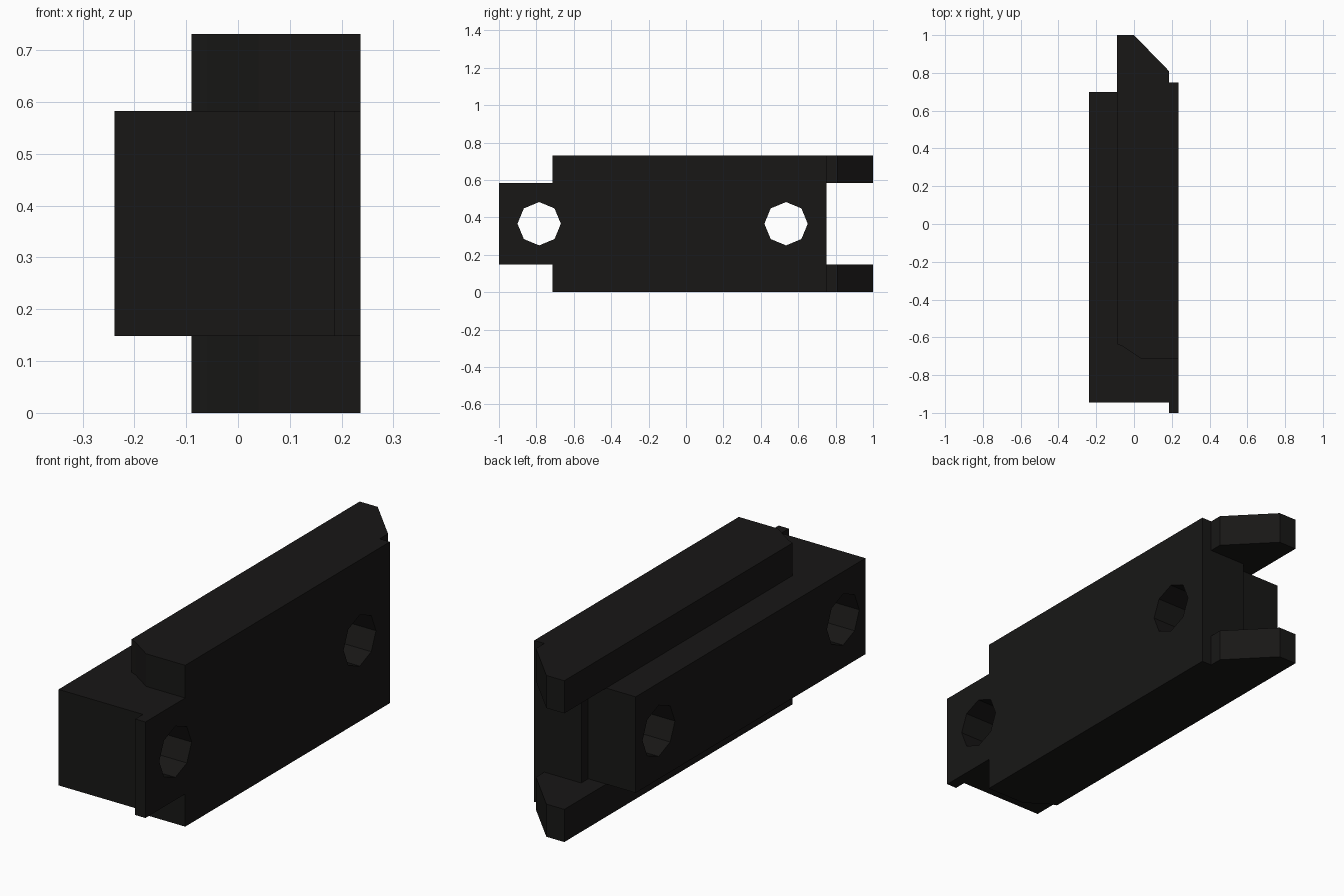
import bpy
import bmesh
from math import radians

if "Cube" in bpy.data.objects:
    bpy.data.objects.remove(bpy.data.objects["Cube"])

dark = bpy.data.materials.new("dark_metal")
dark.diffuse_color = (0.009, 0.0085, 0.008, 1)
dark.use_nodes = True
dark.node_tree.nodes["Principled BSDF"].inputs["Base Color"].default_value = dark.diffuse_color

Z0, Z1, Z2, Z3 = 0.0, 0.148, 0.583, 0.731


def extrude(name, outline, z0, z1):
    """Extrude a top-view outline from z0 to z1."""
    bm = bmesh.new()
    face = bm.faces.new([bm.verts.new((x, y, z0)) for x, y in outline])
    top = bmesh.ops.extrude_face_region(bm, geom=[face])["geom"]
    verts = [v for v in top if isinstance(v, bmesh.types.BMVert)]
    bmesh.ops.translate(bm, verts=verts, vec=(0, 0, z1 - z0))
    bmesh.ops.recalc_face_normals(bm, faces=bm.faces)
    mesh = bpy.data.meshes.new(name)
    bm.to_mesh(mesh)
    bm.free()
    obj = bpy.data.objects.new(name, mesh)
    bpy.context.collection.objects.link(obj)
    mesh.materials.append(dark)
    return obj


def combine(target, other, operation):
    """Apply a boolean and discard the helper."""
    mod = target.modifiers.new(operation, "BOOLEAN")
    mod.operation, mod.solver, mod.object = operation, "EXACT", other
    bpy.context.view_layer.objects.active = target
    bpy.ops.object.modifier_apply(modifier=mod.name)
    bpy.data.objects.remove(other, do_unlink=True)


# Centre block with face lip at the front and stepped back end
centre = [(-0.238, -0.945), (0.185, -0.945), (0.185, -1), (0.236, -1),
          (0.236, 0.75), (0.0, 0.75), (0.0, 0.70), (-0.238, 0.70)]
link = extrude("chain_link", centre, Z1, Z2)

# Side rails with chamfered fork tips
rail = [(-0.09, -0.635), (-0.06, -0.648), (0.04, -0.715), (0.236, -0.715),
        (0.236, 0.75), (0.185, 0.75), (0.185, 0.81), (0.0, 1), (-0.09, 1)]
for z0, z1 in ((Z0, Z1), (Z2, Z3)):
    combine(link, extrude("side_rail", rail, z0, z1), "UNION")

# Eight-sided pin holes through the link
for y in (-0.785, 0.535):
    bpy.ops.mesh.primitive_cylinder_add(vertices=8, radius=0.116, depth=1,
                                        location=(0, y, 0.366),
                                        rotation=(0, radians(90), 0))
    hole = bpy.context.object
    hole.name = "pin_hole_cutter"
    hole.hide_render = True
    combine(link, hole, "DIFFERENCE")
